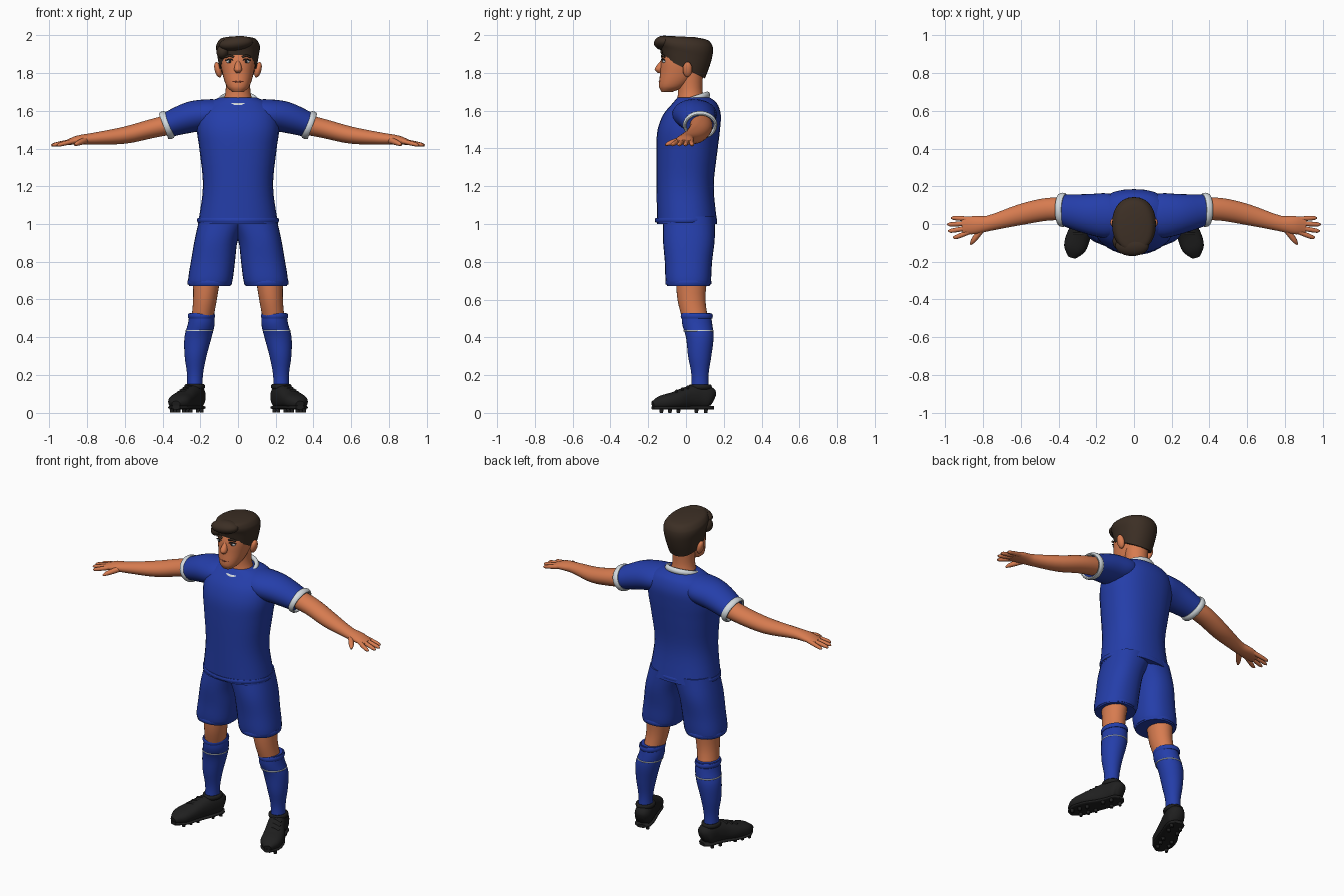
import bpy, bmesh, math
from mathutils import Vector, Matrix

cube = bpy.data.objects.get("Cube")
if cube:
    bpy.data.objects.remove(cube, do_unlink=True)


def material(name, red, green, blue):
    mat = bpy.data.materials.new(name)
    mat.use_nodes = True
    mat.diffuse_color = (red, green, blue, 1)
    shader = mat.node_tree.nodes["Principled BSDF"]
    shader.inputs["Base Color"].default_value = mat.diffuse_color
    shader.inputs["Roughness"].default_value = 0.8
    return mat


BLUE = material("kit_blue", red=.018, green=.048, blue=.4)
SKIN = material("skin", red=.68, green=.2, blue=.08)
HAIR = material("dark_brown", red=.045, green=.028, blue=.018)
BLACK = material("boot_black", red=.014, green=.014, blue=.014)
WHITE = material("trim_white", red=.66, green=.71, blue=.74)
LIP = material("lip_brown", red=.36, green=.08, blue=.04)
X, Y, Z = Vector((1, 0, 0)), Vector((0, 1, 0)), Vector((0, 0, 1))


def ring(x, y, z, wide, deep, slope=0):
    """Cross-section given by its centre and half sizes."""
    return (x, y, z, wide, deep, slope)


def level(z, half, front, back, x=0, slope=0):
    """Level cross-section given by its front and back."""
    return ring(x, (front + back) / 2, z, half, (back - front) / 2, slope)


def finish(name, bm, mat):
    bmesh.ops.recalc_face_normals(bm, faces=bm.faces)
    mesh = bpy.data.meshes.new(name)
    bm.to_mesh(mesh)
    bm.free()
    mesh.materials.append(mat)
    mesh.shade_smooth()
    mesh.set_sharp_from_angle(angle=math.radians(50))
    bpy.context.scene.collection.objects.link(bpy.data.objects.new(name, mesh))


def smooth_path(rings, steps):
    """Hermite interpolation of ring values, spaced by distance."""
    points = [Vector(r) for r in rings]
    dist = [0]
    for a, b in zip(points, points[1:]):
        dist.append(dist[-1] + (b - a).length)
    last = len(points) - 1
    slopes = []
    for i in range(len(points)):
        before, after = max(i - 1, 0), min(i + 1, last)
        slopes.append((points[after] - points[before]) / (dist[after] - dist[before]))
    path = []
    for i in range(last):
        gap = dist[i + 1] - dist[i]
        for k in range(steps):
            t = k / steps
            ease = t * t * (3 - 2 * t)
            path.append(points[i].lerp(points[i + 1], ease)
                        + slopes[i] * (gap * t * (1 - t) ** 2)
                        - slopes[i + 1] * (gap * t * t * (1 - t)))
    return path + [points[-1]]


def loft(name, rings, mat, upright=False, ref=Z, closed=False, steps=4, segs=28, power=2):
    """Skin stretched over a row of superellipse rings."""
    path = rings if closed else smooth_path(rings, steps)
    count = len(path)
    centres = [Vector(r[:3]) for r in path]
    bm = bmesh.new()
    loops = []
    for i, (_, _, _, wide, deep, slope) in enumerate(path):
        if upright:
            tangent, ref = Z, Y
        elif closed:
            tangent = (centres[(i + 1) % count] - centres[i - 1]).normalized()
        else:
            tangent = (centres[min(i + 1, count - 1)] - centres[max(i - 1, 0)]).normalized()
        side = tangent.cross(ref).normalized()
        up = side.cross(tangent)
        loop = []
        for k in range(segs):
            c, s = math.cos(math.tau * k / segs), math.sin(math.tau * k / segs)
            u = math.copysign(abs(c) ** (2 / power), c) * wide
            v = math.copysign(abs(s) ** (2 / power), s) * deep
            loop.append(bm.verts.new(centres[i] + side * u + up * v + Z * (slope * v)))
        loops.append(loop)
    for i in range(count if closed else count - 1):
        this, following = loops[i], loops[(i + 1) % count]
        for k in range(segs):
            bm.faces.new((this[k - 1], this[k], following[k], following[k - 1]))
    if not closed:
        bm.faces.new(loops[0])
        bm.faces.new(loops[-1])
    finish(name, bm, mat)


def hoop(name, centre, u, v, thick, wide, mat):
    """Closed elliptical band in the plane of u and v."""
    rings = []
    for k in range(36):
        angle = math.tau * k / 36
        spot = Vector(centre) + u * math.cos(angle) + v * math.sin(angle)
        rings.append(ring(*spot, thick, wide))
    loft(name, rings, mat, ref=u.cross(v).normalized(), closed=True, segs=10)


def strand(name, points, radius, mat):
    """Thin rounded line through a few points."""
    loft(name, [ring(*p, radius, radius) for p in points], mat, segs=10)


def ball(name, centre, size, mat, turn=0):
    bm = bmesh.new()
    matrix = Matrix.Translation(centre) @ Matrix.Rotation(turn, 4, "Y") @ Matrix.Diagonal((*size, 1))
    bmesh.ops.create_uvsphere(bm, u_segments=24, v_segments=14, radius=1, matrix=matrix)
    finish(name, bm, mat)


# Shirt body, hem and collar
loft("shirt_body", [
    level(z=1, half=.212, front=-.153, back=.165), level(z=1.2, half=.186, front=-.156, back=.147),
    level(z=1.4, half=.205, front=-.157, back=.168), level(z=1.5, half=.218, front=-.15, back=.18),
    level(z=1.58, half=.21, front=-.12, back=.184), level(z=1.64, half=.165, front=-.07, back=.163),
    level(z=1.67, half=.1, front=-.045, back=.125)], BLUE, upright=True, power=2.3)
hoop("shirt_hem", Z * 1.02, X * .212, Y * .16, thick=.005, wide=.012, mat=BLUE)
hoop("collar", Y * .025 + Z * 1.655, X * .094, Y * .09 + Z * .03, thick=.013, wide=.017, mat=WHITE)

# Head, neck and face
loft("neck", [
    level(z=1.62, half=.09, front=-.055, back=.11), level(z=1.7, half=.066, front=-.042, back=.088),
    level(z=1.8, half=.068, front=-.05, back=.09)], SKIN, upright=True)
loft("head", [
    level(z=1.7, half=.03, front=-.13, back=-.07), level(z=1.73, half=.06, front=-.143, back=0),
    level(z=1.8, half=.083, front=-.137, back=.07), level(z=1.88, half=.093, front=-.13, back=.1),
    level(z=1.97, half=.07, front=-.09, back=.07)], SKIN, upright=True, power=2.2)
loft("nose", [
    level(z=1.87, half=.008, front=-.13, back=-.11), level(z=1.82, half=.021, front=-.166, back=-.12),
    level(z=1.8, half=.01, front=-.15, back=-.12)], SKIN, upright=True)
strand("mouth", [(-.03, -.132, 1.757), (0, -.141, 1.753), (.03, -.132, 1.757)], radius=.004, mat=LIP)

# Hair cap with a swept quiff
loft("hair_cap", [
    level(z=1.825, half=.098, front=-.12, back=.1, slope=-.5),
    level(z=1.9, half=.111, front=-.134, back=.134, slope=-.26),
    level(z=1.95, half=.115, front=-.145, back=.142, slope=-.1),
    level(z=1.98, half=.095, front=-.14, back=.12, slope=-.07),
    level(z=1.992, half=.05, front=-.08, back=.05, slope=-.05)], HAIR, upright=True, power=2.2)
ball("hair_quiff", (-.01, -.115, 1.958), size=(.09, .055, .038), mat=HAIR, turn=-.12)
ball("hair_front_lock", (-.08, -.09, 1.915), size=(.033, .045, .04), mat=HAIR, turn=.3)

for side, sign in (("left", 1), ("right", -1)):
    def at(x, y, z):
        return Vector((sign * x, y, z))

    def part(name, rings, mat, **options):
        mirrored = [ring(sign * x, *rest) for x, *rest in rings]
        loft(side + "_" + name, mirrored, mat, **options)

    # Ears, eyes and brows
    ball(side + "_ear", at(.106, .008, 1.818), size=(.018, .025, .042), mat=SKIN, turn=sign * .25)
    ball(side + "_eye", at(.043, -.113, 1.862), size=(.019, .012, .011), mat=WHITE)
    ball(side + "_iris", at(.042, -.121, 1.862), size=(.009, .006, .009), mat=BLACK)
    lid = [at(.022, -.126, 1.867), at(.043, -.125, 1.875), at(.066, -.113, 1.867)]
    strand(side + "_upper_lid", lid, radius=.0035, mat=BLACK)
    strand(side + "_brow", [p + Z * .018 for p in lid], radius=.006, mat=HAIR)

    # Sleeve and cuff
    part("sleeve", [
        ring(x=.07, y=.045, z=1.592, wide=.1, deep=.068), ring(x=.15, y=.045, z=1.582, wide=.118, deep=.08),
        ring(x=.25, y=.055, z=1.567, wide=.105, deep=.082),
        ring(x=.378, y=.075, z=1.525, wide=.082, deep=.066)], BLUE)
    hoop(side + "_cuff", at(.378, .075, 1.524), Y * .081, at(.024, 0, .063), thick=.01, wide=.019, mat=WHITE)

    # Arm, palm and fingers
    part("arm", [
        ring(x=.33, y=.08, z=1.535, wide=.06, deep=.055), ring(x=.46, y=.078, z=1.505, wide=.06, deep=.05),
        ring(x=.6, y=.05, z=1.471, wide=.055, deep=.045), ring(x=.77, y=.004, z=1.452, wide=.041, deep=.031),
        ring(x=.85, y=-.006, z=1.445, wide=.048, deep=.024),
        ring(x=.91, y=-.01, z=1.432, wide=.042, deep=.013)], SKIN)
    for i, (finger, reach) in enumerate((("little", .97), ("ring", .99), ("middle", .985), ("index", .96))):
        root, tip = .026 - .022 * i, .032 - .034 * i
        part(finger + "_finger", [
            ring(x=.87, y=root, z=1.44, wide=.013, deep=.013),
            ring(x=reach - .015, y=tip, z=1.421, wide=.011, deep=.01),
            ring(x=reach, y=tip, z=1.416, wide=.004, deep=.004)], SKIN, segs=12)
    part("thumb", [
        ring(x=.8, y=-.02, z=1.447, wide=.016, deep=.018), ring(x=.85, y=-.085, z=1.428, wide=.014, deep=.013),
        ring(x=.866, y=-.108, z=1.418, wide=.005, deep=.005)], SKIN, segs=14)

    # Shorts leg with hem
    part("shorts_leg", [
        level(z=.672, x=.15, half=.11, front=-.1, back=.125), level(z=.7, x=.147, half=.118, front=-.108, back=.132),
        level(z=.8, x=.133, half=.117, front=-.112, back=.138),
        level(z=.92, x=.114, half=.115, front=-.122, back=.152),
        level(z=1.04, x=.07, half=.132, front=-.12, back=.152)], BLUE, upright=True, power=2.3)
    hoop(side + "_shorts_hem", at(.15, .0125, .69), X * .115, Y * .118, thick=.004, wide=.012, mat=BLUE)

    # Bare knee
    part("knee", [
        level(z=.74, x=.165, half=.075, front=-.055, back=.115),
        level(z=.6, x=.175, half=.063, front=-.045, back=.103),
        level(z=.48, x=.192, half=.057, front=-.015, back=.12)], SKIN, upright=True)

    # Sock with folded top and thin stripe
    part("sock", [
        level(z=.528, x=.192, half=.064, front=-.022, back=.13),
        level(z=.47, x=.195, half=.071, front=-.02, back=.139),
        level(z=.4, x=.212, half=.072, front=0, back=.146), level(z=.3, x=.225, half=.058, front=.011, back=.134),
        level(z=.2, x=.228, half=.042, front=.029, back=.119),
        level(z=.11, x=.23, half=.042, front=.025, back=.122)], BLUE, upright=True)
    hoop(side + "_sock_stripe", at(.203, .066, .435), X * .0715, Y * .077, thick=.003, wide=.004, mat=WHITE)
    hoop(side + "_sock_fold", at(.194, .057, .512), X * .066, Y * .079, thick=.006, wide=.014, mat=BLUE)

    # Boot with matching sole
    boot = [
        ring(x=.212, y=.143, z=.07, wide=.024, deep=.035), ring(x=.218, y=.12, z=.08, wide=.048, deep=.06),
        ring(x=.236, y=.06, z=.085, wide=.052, deep=.066), ring(x=.262, y=0, z=.077, wide=.055, deep=.058),
        ring(x=.292, y=-.06, z=.065, wide=.063, deep=.046), ring(x=.315, y=-.13, z=.055, wide=.058, deep=.036),
        ring(x=.329, y=-.176, z=.045, wide=.022, deep=.016)]
    part("boot", boot, BLACK, power=2.4)
    part("sole", [ring(x, y, .027, wide, .01) for x, y, _, wide, *_ in boot], BLACK, power=3)

    # Boot opening, laces and studs
    hoop(side + "_boot_opening", at(.229, .075, .138), X * .045, Y * .052, thick=.01, wide=.014, mat=BLACK)
    for y in (.01, -.02, -.05):
        middle, top = .264 - y * .46, .135 + y * .36
        strand(side + "_lace", [at(middle + offset, y, top - abs(offset) * .35)
                                for offset in (-.034, 0, .034)], radius=.007, mat=BLACK)
    for y in (.105, .055, -.04, -.085, -.13):
        for offset in (-.032, .032):
            x = .267 - y * .4 + offset
            part("stud", [ring(x, y, z=0, wide=.009, deep=.009), ring(x, y, z=.03, wide=.013, deep=.013)],
                 BLACK, upright=True, steps=1, segs=10)
